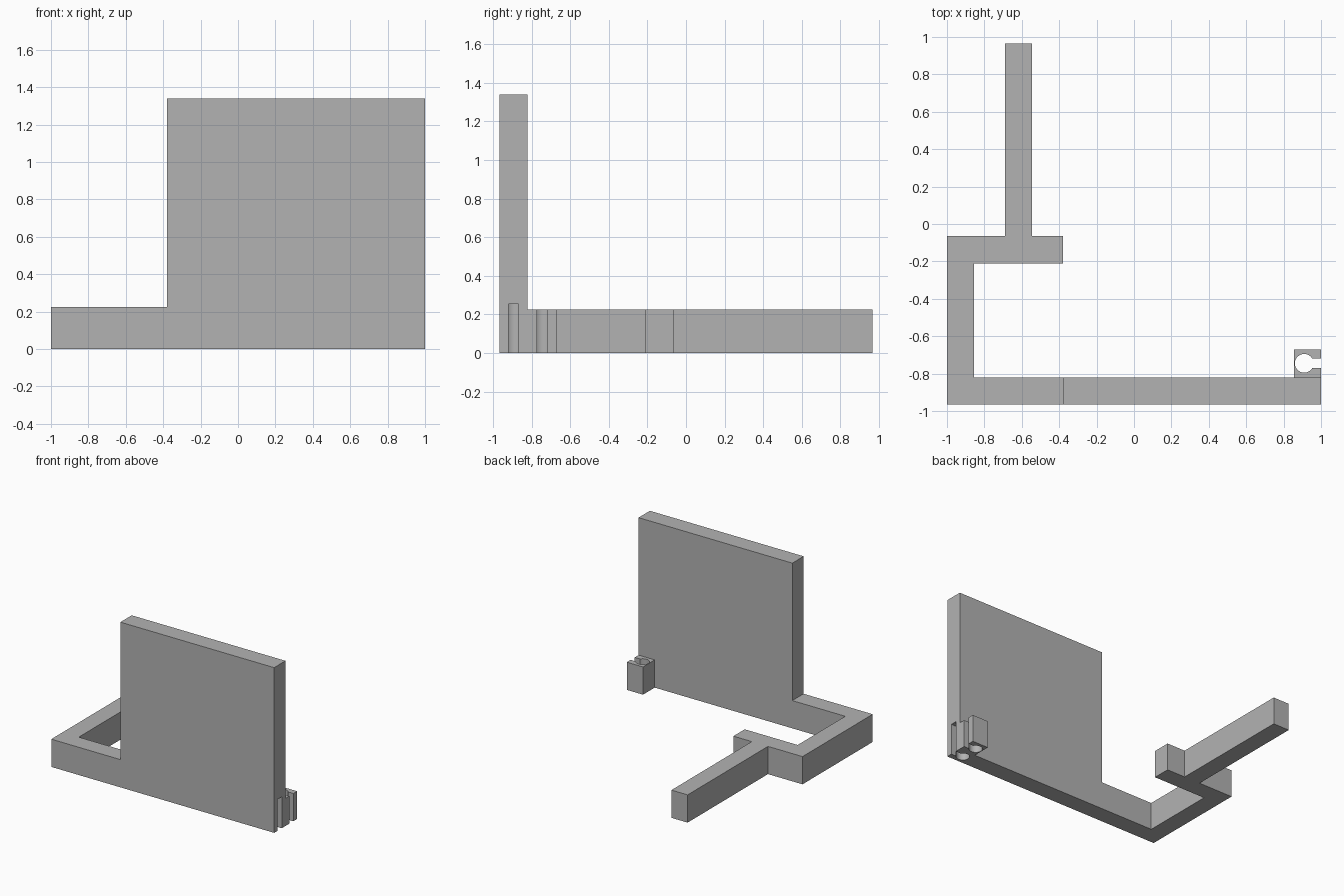
import bpy
import bmesh
from math import asin, cos, pi, sin
from mathutils import Vector

if "Cube" in bpy.data.objects:
    bpy.data.objects.remove(bpy.data.objects["Cube"], do_unlink=True)

grey = bpy.data.materials.new("plain grey")
grey.use_nodes = True
grey.diffuse_color = (0.45, 0.45, 0.45, 1)
grey.node_tree.nodes["Principled BSDF"].inputs["Base Color"].default_value = grey.diffuse_color

FRONT, PANEL_BACK = -0.965, -0.82
RAIL = 0.225       # height of the low rails and the socket
HOLE_X, HOLE_R, SLOT = 0.91, 0.05, 0.026


def prism(name, outline, depth):
    """Extrude a closed 3D outline along the depth vector."""
    bm = bmesh.new()
    face = bm.faces.new([bm.verts.new(p) for p in outline])
    new = bmesh.ops.extrude_face_region(bm, geom=[face])["geom"]
    bmesh.ops.translate(bm, vec=Vector(depth),
                        verts=[g for g in new if isinstance(g, bmesh.types.BMVert)])
    bmesh.ops.recalc_face_normals(bm, faces=bm.faces)
    mesh = bpy.data.meshes.new(name)
    bm.to_mesh(mesh)
    bm.free()
    mesh.materials.append(grey)
    obj = bpy.data.objects.new(name, mesh)
    bpy.context.collection.objects.link(obj)
    return obj


def keyhole(y, x_end, steps=32):
    """Round hole with a narrow slot opening toward +x."""
    a = asin(SLOT / HOLE_R)
    angles = [a + (2 * pi - 2 * a) * i / steps for i in range(steps + 1)]
    arc = [(HOLE_X + HOLE_R * cos(t), y + HOLE_R * sin(t)) for t in angles]
    return [(x_end, y + SLOT)] + arc + [(x_end, y - SLOT)]


def plan(points, z=0):
    return [(x, y, z) for x, y in points]


def combine(target, tool, operation):
    mod = target.modifiers.new(tool.name, "BOOLEAN")
    mod.object, mod.operation, mod.solver = tool, operation, "EXACT"
    bpy.context.view_layer.objects.active = target
    bpy.ops.object.modifier_apply(modifier=mod.name)
    bpy.data.objects.remove(tool, do_unlink=True)


# Upright panel with its low rail
profile = [(-1, 0), (1, 0), (1, 1.34), (-0.38, 1.34), (-0.38, RAIL), (-1, RAIL)]
panel = prism("front_panel", [(x, FRONT, z) for x, z in profile],
              (0, PANEL_BACK - FRONT, 0))

# Slotted hole rising into the panel's end
cutter = prism("panel_slot_cutter", plan(keyhole(-0.893, 1.1), -0.1), (0, 0, 0.355))
cutter.hide_render = True
combine(panel, cutter, "DIFFERENCE")

# Side rail, cross rail and long back stem
side = [(-1, PANEL_BACK), (-0.855, PANEL_BACK), (-0.855, -0.21), (-0.38, -0.21),
        (-0.38, -0.065), (-0.545, -0.065), (-0.545, 0.965), (-0.69, 0.965),
        (-0.69, -0.065), (-1, -0.065)]
arm = prism("side_arm", plan(side), (0, 0, RAIL))
combine(panel, arm, "UNION")

# Socket block with a slotted through hole
block = [(1, -0.67), (0.855, -0.67), (0.855, PANEL_BACK), (1, PANEL_BACK)]
socket = prism("socket", plan(keyhole(-0.745, 1)[::-1] + block), (0, 0, RAIL))
combine(panel, socket, "UNION")

# Smooth the round holes only
bpy.ops.object.select_all(action="DESELECT")
panel.select_set(True)
bpy.context.view_layer.objects.active = panel
bpy.ops.object.shade_smooth_by_angle(angle=pi / 6)
